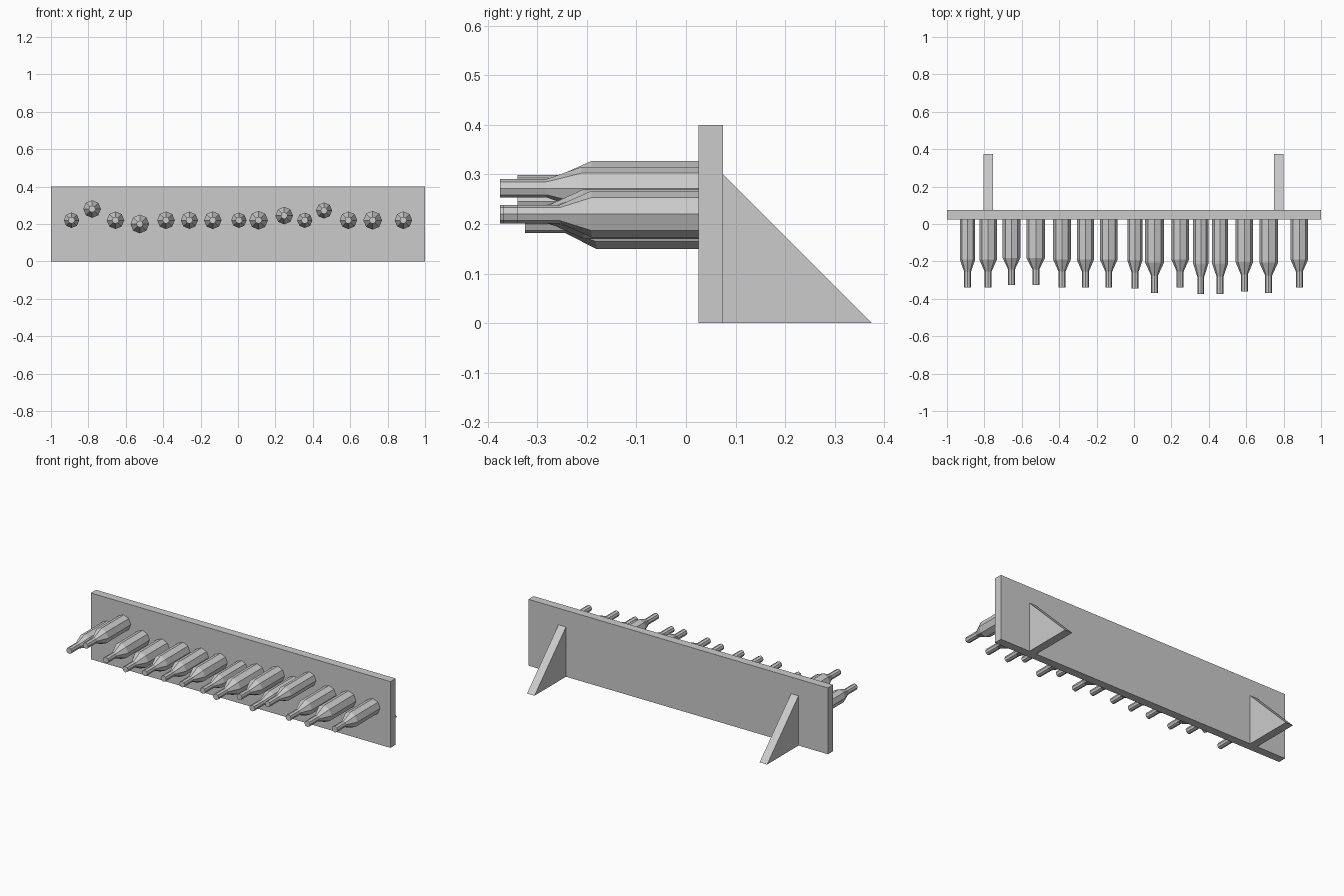
import bpy
import bmesh
from math import cos, sin, pi

cube = bpy.data.objects.get("Cube")
if cube:
    bpy.data.objects.remove(cube, do_unlink=True)

grey = bpy.data.materials.new("plain grey")
grey.use_nodes = True
colour = (0.6, 0.6, 0.6, 1)
grey.diffuse_color = colour
grey.node_tree.nodes["Principled BSDF"].inputs["Base Color"].default_value = colour


def finish(name, bm):
    bmesh.ops.recalc_face_normals(bm, faces=bm.faces)
    mesh = bpy.data.meshes.new(name)
    bm.to_mesh(mesh)
    bm.free()
    mesh.materials.append(grey)
    obj = bpy.data.objects.new(name, mesh)
    bpy.context.collection.objects.link(obj)
    return obj


def side_profile(name, profile, x, width):
    """Extrude a (y, z) outline along x."""
    bm = bmesh.new()
    face = bm.faces.new([bm.verts.new((x - width / 2, y, z)) for y, z in profile])
    new = bmesh.ops.extrude_face_region(bm, geom=[face])["geom"]
    moved = [g for g in new if isinstance(g, bmesh.types.BMVert)]
    bmesh.ops.translate(bm, verts=moved, vec=(width, 0, 0))
    return finish(name, bm)


BACK = 0.025   # front surface of the board
SIDES = 8


def bottle(name, x, z, radius, tip):
    """Faceted bottle lying along y, its base on the board."""
    length = BACK - tip
    neck = 0.0185
    rings = []
    bm = bmesh.new()
    for r, along in ((radius, 0), (radius, 0.59), (neck, 0.765), (neck, 1)):
        y = BACK - along * length
        rings.append([bm.verts.new((x + r * cos(2 * pi * i / SIDES), y,
                                    z + r * sin(2 * pi * i / SIDES)))
                      for i in range(SIDES)])
    for a, b in zip(rings, rings[1:]):
        for i in range(SIDES):
            j = (i + 1) % SIDES
            bm.faces.new((a[i], a[j], b[j], b[i]))
    bm.faces.new(rings[0])
    bm.faces.new(rings[-1])
    return finish(name, bm)


# Upright board
side_profile("board", [(BACK, 0), (0.075, 0), (0.075, 0.4), (BACK, 0.4)], 0, 2)

# Triangular rear supports
for side, x in (("right", -0.779), ("left", 0.774)):
    side_profile(side + "_support", [(0.075, 0), (0.375, 0), (0.075, 0.3)], x, 0.05)

# Row of bottles: x, height, radius, tip
ROW = [
    (-0.89, 0.22, 0.041, -0.34), (-0.78, 0.28, 0.047, -0.34),
    (-0.655, 0.22, 0.047, -0.325), (-0.525, 0.2, 0.05, -0.325),
    (-0.385, 0.22, 0.047, -0.34), (-0.26, 0.22, 0.046, -0.34),
    (-0.135, 0.22, 0.047, -0.34), (0.005, 0.22, 0.041, -0.345),
    (0.11, 0.22, 0.05, -0.368), (0.247, 0.245, 0.047, -0.34),
    (0.357, 0.22, 0.041, -0.375), (0.46, 0.272, 0.043, -0.375),
    (0.59, 0.22, 0.047, -0.362), (0.72, 0.22, 0.05, -0.368),
    (0.884, 0.22, 0.047, -0.34),
]
for n, spec in enumerate(ROW, 1):
    bottle(f"bottle_{n}", *spec)
